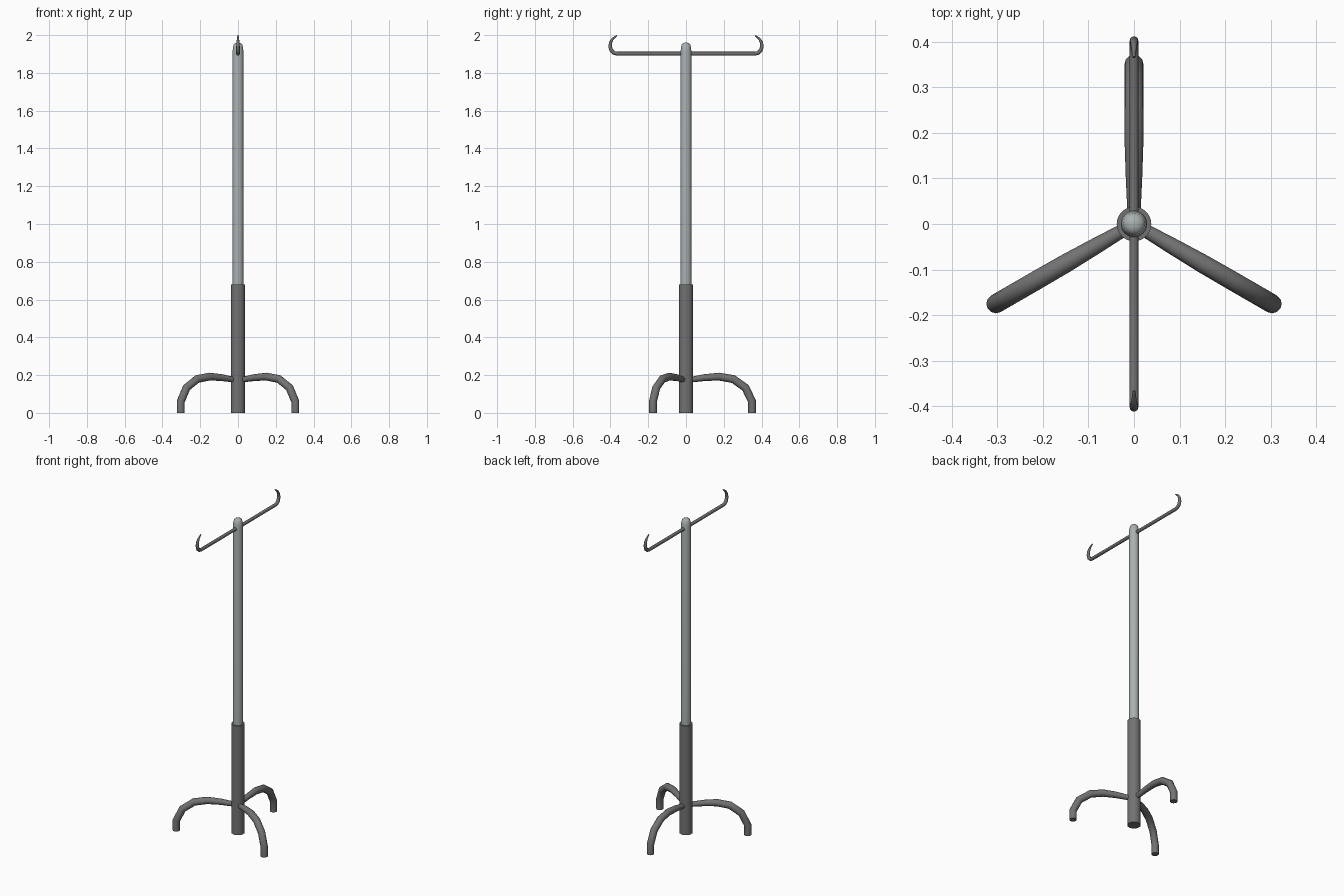
import bpy, bmesh, math
from mathutils import Vector

if "Cube" in bpy.data.objects:
    bpy.data.objects.remove(bpy.data.objects["Cube"])


def material(name, rgb):
    m = bpy.data.materials.new(name)
    m.diffuse_color = (*rgb, 1)
    m.use_nodes = True
    m.node_tree.nodes["Principled BSDF"].inputs["Base Color"].default_value = m.diffuse_color
    return m


dark = material("dark grey metal", (0.17, 0.17, 0.17))
light = material("pale steel", (0.40, 0.44, 0.44))


def skin_rings(name, rings, mat):
    """Bridge a list of vertex rings into a capped, smooth-shaded tube."""
    bm = bmesh.new()
    vr = [[bm.verts.new(p) for p in ring] for ring in rings]
    n = len(vr[0])
    for a, b in zip(vr, vr[1:]):
        for i in range(n):
            j = (i + 1) % n
            bm.faces.new((a[i], a[j], b[j], b[i]))
    bm.faces.new(vr[0][::-1])
    bm.faces.new(vr[-1])
    bmesh.ops.recalc_face_normals(bm, faces=bm.faces)
    me = bpy.data.meshes.new(name)
    bm.to_mesh(me)
    bm.free()
    me.materials.append(mat)
    ob = bpy.data.objects.new(name, me)
    bpy.context.collection.objects.link(ob)
    bpy.ops.object.select_all(action='DESELECT')
    ob.select_set(True)
    bpy.context.view_layer.objects.active = ob
    bpy.ops.object.shade_smooth_by_angle(angle=math.radians(40))
    return ob


def lathe(name, profile, mat, n=24):
    """Profile of (radius, z) turned about the z axis."""
    ang = [2 * math.pi * i / n for i in range(n)]
    return skin_rings(name, [[(r * math.cos(a), r * math.sin(a), z) for a in ang]
                             for r, z in profile], mat)


def bent_tube(name, path, heading, mat, n=12):
    """Round tube along (distance, z, radius) points in a vertical plane."""
    out = Vector((math.cos(heading), math.sin(heading), 0))
    side = Vector((-out.y, out.x, 0))
    pts = [out * d + Vector((0, 0, z)) for d, z, r in path]
    rings = []
    for i, p in enumerate(pts):
        t1 = (p - pts[max(i - 1, 0)]).normalized()
        t2 = (pts[min(i + 1, len(pts) - 1)] - p).normalized()
        t = (t1 + t2).normalized()
        up = side.cross(t)
        r = path[i][2]
        # mitre the ring at each bend so the tube keeps its thickness
        miter = 1 / max(t.dot(t2 if t2.length else t1), 0.5)
        rings.append([p + r * (math.cos(a) * side + math.sin(a) * miter * up)
                      for a in (2 * math.pi * k / n for k in range(n))])
    return skin_rings(name, rings, mat)


# Central post: thick lower sleeve and slimmer upper pole with rounded cap
lathe("lower_sleeve", [(0.038, 0), (0.038, 0.68)], dark)
lathe("upper_pole", [(0.029, 0.66), (0.029, 1.91), (0.027, 1.93), (0.023, 1.949),
                     (0.017, 1.956), (0.008, 1.96)], light)

# Three arched legs, 120 degrees apart
leg = [(0.0, 0.173, 0.014), (0.035, 0.177, 0.015), (0.10, 0.187, 0.018),
       (0.175, 0.192, 0.0205), (0.25, 0.179, 0.021), (0.315, 0.133, 0.021),
       (0.35, 0.06, 0.021), (0.35, 0.0, 0.021)]
for k in range(3):
    bent_tube(f"leg_{k + 1}", leg, math.radians(90 + 120 * k), dark)

# Crossbar with an upturned, tapering hook at each end
hook = [(0.365, 1.902, 0.010), (0.382, 1.906, 0.010), (0.395, 1.918, 0.010),
        (0.402, 1.938, 0.0095), (0.399, 1.962, 0.008), (0.388, 1.981, 0.006),
        (0.366, 1.998, 0.003)]
bar = [(-d, z, r) for d, z, r in reversed(hook)] + hook
bent_tube("hook_crossbar", bar, math.radians(90), dark)
